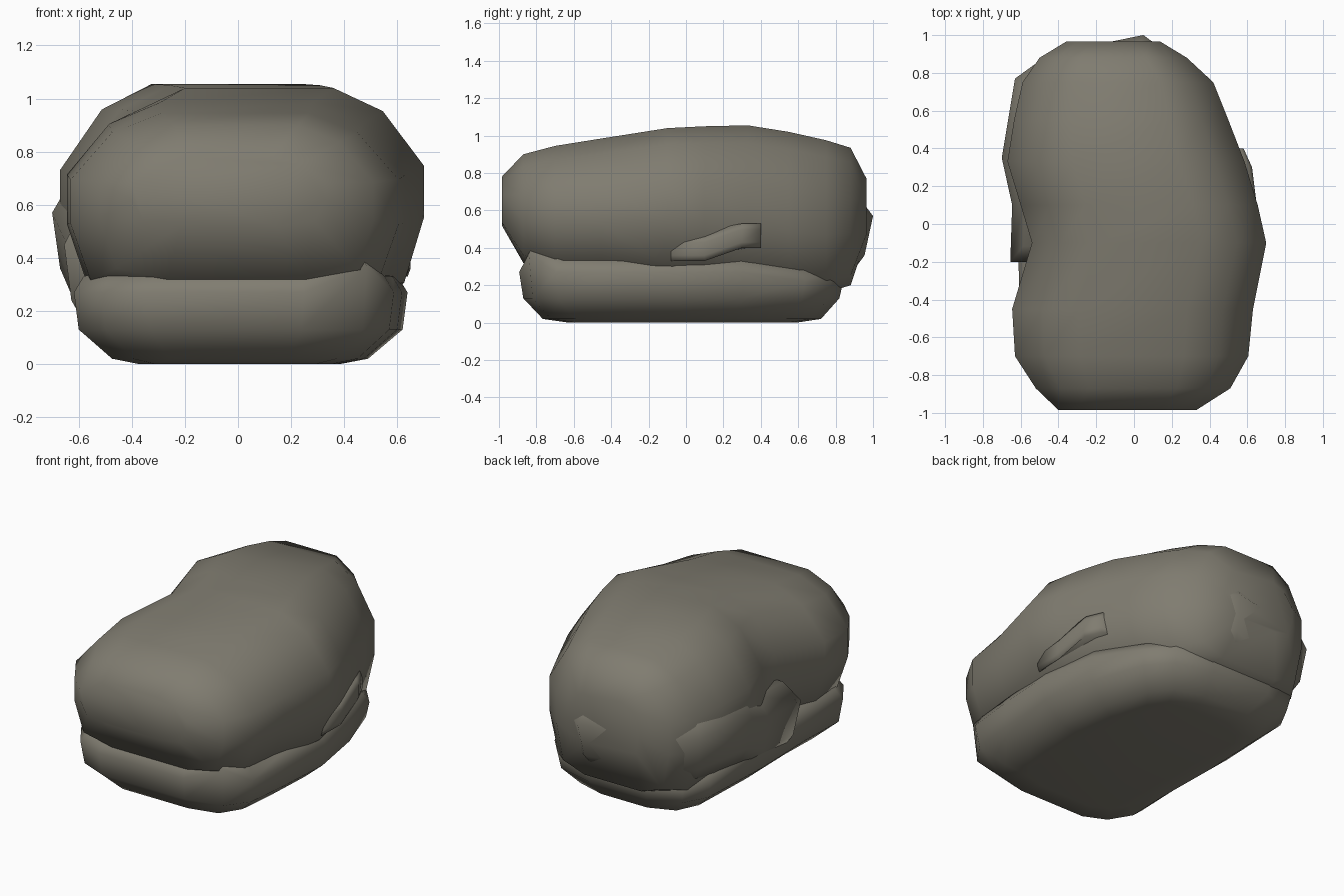
import bpy, bmesh

stone = bpy.data.materials.new("grey_brown_stone")
stone.diffuse_color = (0.215, 0.202, 0.163, 1)


def loft(name, rings):
    """Skin a list of equal-length rings, cap both ends, shade smooth."""
    bm = bmesh.new()
    vs = [[bm.verts.new(p) for p in r] for r in rings]
    n = len(rings[0])
    for a, b in zip(vs, vs[1:]):
        for i in range(n):
            j = (i + 1) % n
            bm.faces.new((a[i], a[j], b[j], b[i]))
    bm.faces.new(vs[0])
    bm.faces.new(vs[-1])
    bmesh.ops.recalc_face_normals(bm, faces=bm.faces)
    for f in bm.faces:
        f.smooth = True
    me = bpy.data.meshes.new(name)
    bm.to_mesh(me)
    bm.free()
    me.materials.append(stone)
    ob = bpy.data.objects.new(name, me)
    bpy.context.collection.objects.link(ob)
    return ob


def stack(outline, levels, centre, lift=lambda x, y: 0):
    """Horizontal rings: outline scaled about a centre at each (z, sx, sy)."""
    cx, cy = centre
    return [[(cx + (x - cx) * sx, cy + (y - cy) * sy, z + (lift(x, y) if z > 0.2 else 0))
             for x, y in outline] for z, sx, sy in levels]


# Upper boulder: chamfered cross-sections along y, bent like a bean
half = [(0.45, 0), (0.75, 0.11), (1, 0.37), (1, 0.62), (0.88, 0.93), (0.5, 1.0)]
section = half + [(-u, v) for u, v in reversed(half)]
stations = [  # y, left x, right x, top z, bottom z
    (-0.985, -0.40, 0.33, 0.78, 0.52), (-0.87, -0.52, 0.51, 0.90, 0.32),
    (-0.70, -0.63, 0.605, 0.945, 0.27), (-0.45, -0.645, 0.63, 0.985, 0.25),
    (-0.10, -0.54, 0.70, 1.04, 0.25), (0.10, -0.60, 0.655, 1.05, 0.22),
    (0.33, -0.67, 0.585, 1.055, 0.18), (0.55, -0.635, 0.50, 1.02, 0.16),
    (0.75, -0.59, 0.42, 0.975, 0.16), (0.88, -0.50, 0.28, 0.935, 0.20),
    (0.965, -0.36, 0.14, 0.77, 0.45),
]
rings = []
for y, xl, xr, zt, zb in stations:
    c, h = (xl + xr) / 2, (xr - xl) / 2
    rings.append([(c + u * h, y, zt - v * (zt - zb)) for u, v in section])
loft("upper_boulder", rings)

# Base slab, with its front right corner rising over the boulder
base = [(-0.33, -0.87), (0.24, -0.87), (0.47, -0.82), (0.57, -0.68), (0.60, -0.4),
        (0.62, -0.05), (0.56, 0.3), (0.45, 0.62), (0.33, 0.76), (0.1, 0.82),
        (-0.3, 0.82), (-0.5, 0.75), (-0.58, 0.6), (-0.6, 0.1), (-0.59, -0.35),
        (-0.6, -0.65), (-0.5, -0.8)]
loft("base_slab", stack(
    base, [(0, 0.62, 0.72), (0.02, 0.79, 0.88), (0.13, 1, 1), (0.27, 1.03, 1.025),
           (0.33, 0.97, 0.985), (0.36, 0.8, 0.85)], (0, 0),
    lambda x, y: 0.1 if x > 0.4 and y < -0.75 else (-0.05 if y > 0.5 else 0)))

# Side rock bulging out at the back left
side = [(-0.655, -0.2), (-0.645, 0.1), (-0.70, 0.35), (-0.63, 0.77), (-0.45, 0.90),
        (0.05, 1.0), (0.24, 0.86), (0.2, 0.3), (-0.3, -0.2)]
loft("side_rock", stack(
    side, [(0.28, 0.84, 0.84), (0.36, 0.94, 0.93), (0.57, 1, 1), (0.70, 0.85, 0.85)],
    (-0.2, 0.35), lambda x, y: -0.12 if y < 0.2 else 0))

# Small slab breaking the surface on the right
loft("right_chip", stack(
    [(0.4, -0.08), (0.645, -0.08), (0.65, 0.1), (0.625, 0.3), (0.58, 0.40), (0.4, 0.40)],
    [(0.33, 0.97, 1), (0.36, 1, 1), (0.43, 1, 1), (0.46, 0.95, 1)], (0.3, 0.16),
    lambda x, y: 0.07 if y > 0.2 else 0))
